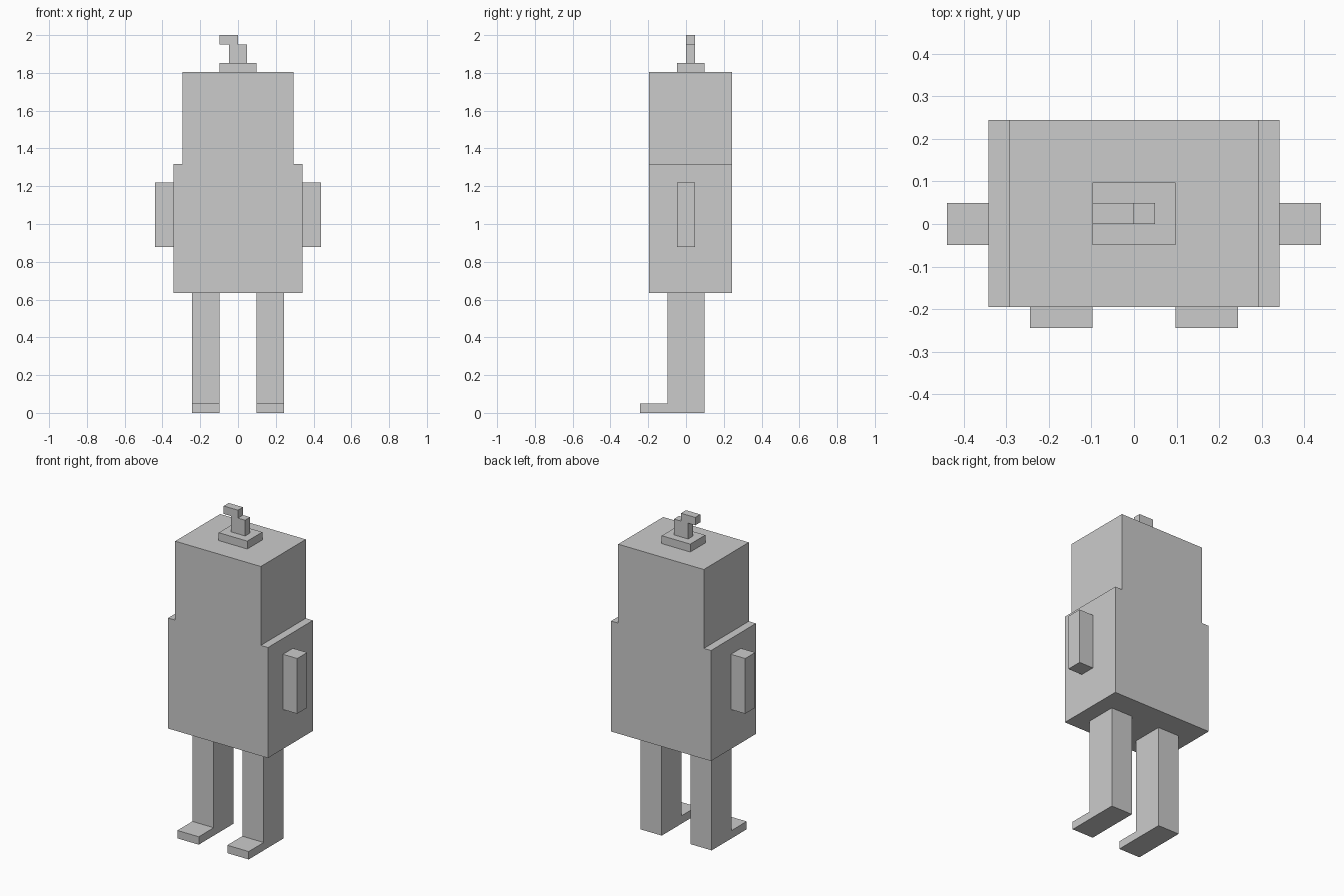
import bpy
import bmesh
from mathutils import Vector

cube = bpy.data.objects.get("Cube")
if cube:
    bpy.data.objects.remove(cube, do_unlink=True)

U = 2 / 41  # one block of the model's grid

grey = bpy.data.materials.new("plain grey")
grey.use_nodes = True
colour = (0.6, 0.6, 0.6, 1)
grey.diffuse_color = colour
grey.node_tree.nodes["Principled BSDF"].inputs["Base Color"].default_value = colour


def box(name, x, y, z):
    """Flat-sided block from its extents, in grid blocks."""
    bm = bmesh.new()
    bmesh.ops.create_cube(bm, size=1)
    for v in bm.verts:
        v.co = Vector((r[0] + (c + 0.5) * (r[1] - r[0])) * U
                      for c, r in zip(v.co, (x, y, z)))
    mesh = bpy.data.meshes.new(name)
    bm.to_mesh(mesh)
    bm.free()
    mesh.materials.append(grey)
    obj = bpy.data.objects.new(name, mesh)
    bpy.context.collection.objects.link(obj)
    return obj


def pair(name, x, y, z):
    """The same block on both sides of the body."""
    box("left_" + name, x, y, z)
    box("right_" + name, (-x[1], -x[0]), y, z)


# Torso and head
box("torso", (-7, 7), (-4, 5), (13, 27))
box("head", (-6, 6), (-4, 5), (27, 37))

# Hat plate with a bent stalk
box("hat_plate", (-2, 2), (-1, 2), (37, 38))
box("stalk", (-1, 1), (0, 1), (38, 40))
box("stalk_tip", (-2, 0), (0, 1), (40, 41))

# Limbs
pair("arm", (7, 9), (-1, 1), (18, 25))
pair("leg", (2, 5), (-2, 2), (0, 13))
pair("foot", (2, 5), (-5, -2), (0, 1))
